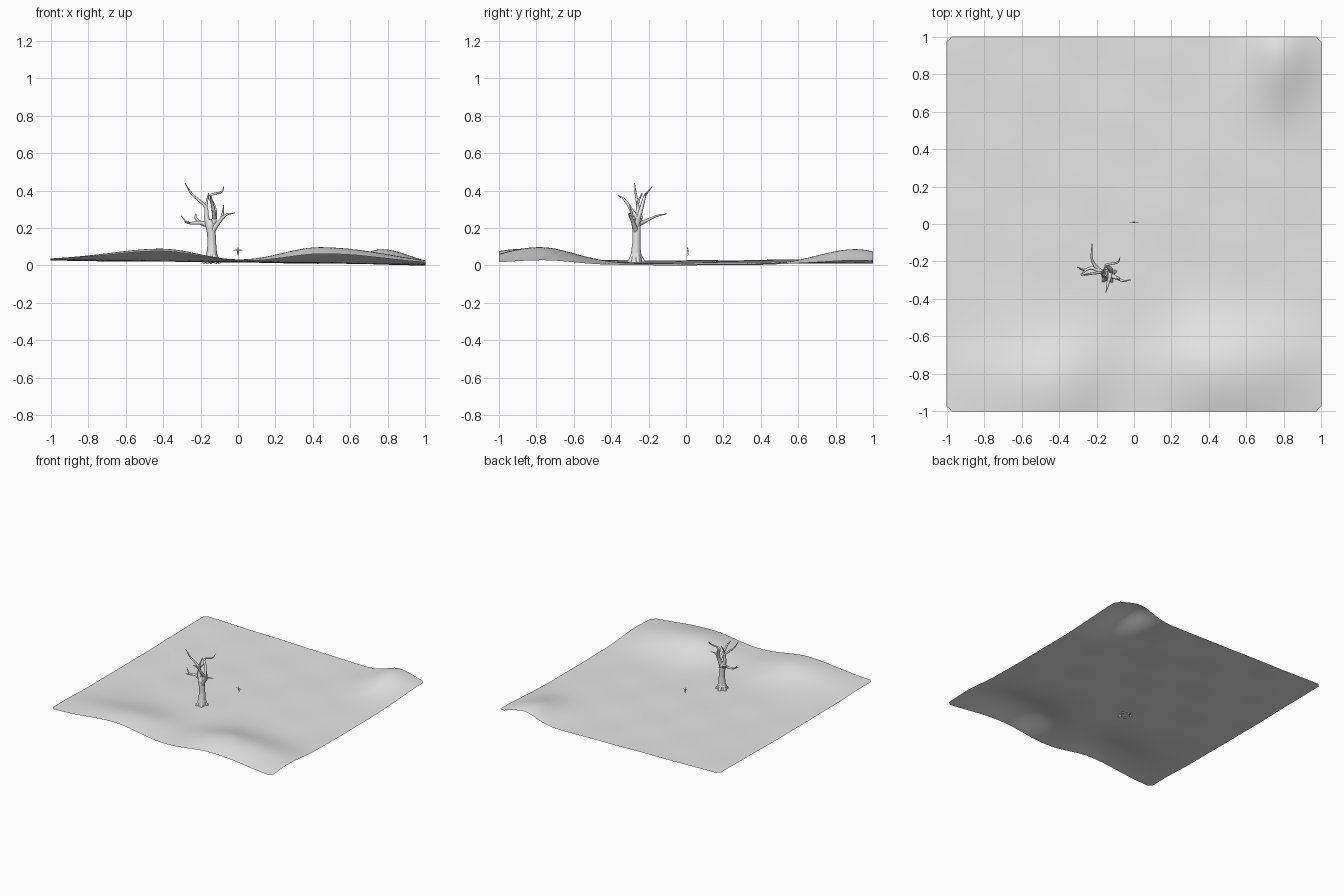
import bpy, bmesh, math
from mathutils import Vector

grey = bpy.data.materials.new("light grey")
grey.diffuse_color = (0.8, 0.8, 0.8, 1)


def finish(ob, angle=60):
    ob.data.materials.clear()
    ob.data.materials.append(grey)
    bpy.ops.object.select_all(action='DESELECT')
    ob.select_set(True)
    bpy.context.view_layer.objects.active = ob
    bpy.ops.object.shade_smooth_by_angle(angle=math.radians(angle))


# Terrain: thin sheet with gentle slope, two front hills and one back mound
def hill(x, y, cx, cy, amp, left, right, front, back):
    sx = left if x < cx else right
    sy = front if y < cy else back
    return amp * math.exp(-((x - cx) / sx) ** 2 - ((y - cy) / sy) ** 2)


def height(x, y):
    z = 0.022 - 0.014 * x + 0.003 * y
    z += 0.0015 * math.sin(9 * x + 4 * y) * math.cos(11 * y - 3 * x)
    z += 0.003 * math.sin(2.5 * x + 1) * math.cos(3 * y)
    z += hill(x, y, -0.40, -0.85, 0.070, 0.40, 0.30, 0.32, 0.26)
    z += hill(x, y, 0.45, -0.78, 0.093, 0.30, 0.50, 0.32, 0.26)
    z += hill(x, y, 0.77, 0.90, 0.080, 0.15, 0.20, 0.27, 0.22)
    return z


bm = bmesh.new()
bmesh.ops.create_grid(bm, x_segments=80, y_segments=80, size=1)
for v in bm.verts:
    x, y = v.co.x, v.co.y
    v.co.z = height(x, y)
    # slightly rounded corners
    if abs(x) > 0.99 and abs(y) > 0.99:
        v.co.x *= 0.985
        v.co.y *= 0.985
low = min(v.co.z for v in bm.verts)
for v in bm.verts:
    v.co.z -= low
me = bpy.data.meshes.new("terrain")
bm.to_mesh(me)
bm.free()
terrain = bpy.data.objects.new("terrain", me)
bpy.context.collection.objects.link(terrain)
finish(terrain)


# Tapered round limb through points (x, y, z, radius)
def limb(name, pts):
    cu = bpy.data.curves.new(name, 'CURVE')
    cu.dimensions = '3D'
    cu.bevel_depth = 1.0
    cu.bevel_resolution = 3
    cu.resolution_u = 5
    cu.use_fill_caps = True
    sp = cu.splines.new('BEZIER')
    sp.bezier_points.add(len(pts) - 1)
    for bp, (x, y, z, r) in zip(sp.bezier_points, pts):
        bp.co = (x, y, z)
        bp.radius = r
        bp.handle_left_type = bp.handle_right_type = 'AUTO'
    ob = bpy.data.objects.new(name, cu)
    bpy.context.collection.objects.link(ob)
    bpy.ops.object.select_all(action='DESELECT')
    ob.select_set(True)
    bpy.context.view_layer.objects.active = ob
    bpy.ops.object.convert(target='MESH')
    finish(bpy.context.view_layer.objects.active)


# Tree trunk and flared roots
limb("trunk", [(-0.140, -0.270, 0.015, 0.036), (-0.140, -0.268, 0.06, 0.028),
               (-0.140, -0.265, 0.12, 0.023), (-0.143, -0.265, 0.175, 0.023),
               (-0.150, -0.265, 0.215, 0.024), (-0.157, -0.265, 0.245, 0.015)])
for i, a in enumerate((20, 95, 160, 235, 300)):
    c, s = math.cos(math.radians(a)), math.sin(math.radians(a))
    limb("root_%d" % i, [(-0.14 + c * r, -0.268 + s * r, z, w) for r, z, w in
                         ((0.012, 0.09, 0.008), (0.022, 0.05, 0.012),
                          (0.038, 0.022, 0.011), (0.050, 0.013, 0.005))])

# Branches
limb("tall_branch", [(-0.155, -0.265, 0.21, 0.018), (-0.168, -0.262, 0.26, 0.013),
                     (-0.172, -0.258, 0.31, 0.009), (-0.205, -0.262, 0.345, 0.007),
                     (-0.245, -0.268, 0.38, 0.006), (-0.283, -0.275, 0.44, 0.002)])
limb("tall_twig", [(-0.172, -0.258, 0.30, 0.008), (-0.166, -0.255, 0.34, 0.006),
                   (-0.157, -0.235, 0.385, 0.003)])
limb("left_branch", [(-0.148, -0.262, 0.205, 0.017), (-0.185, -0.250, 0.225, 0.012),
                     (-0.225, -0.235, 0.228, 0.009), (-0.265, -0.245, 0.228, 0.006),
                     (-0.303, -0.230, 0.265, 0.002)])
limb("left_twig", [(-0.255, -0.242, 0.226, 0.006), (-0.270, -0.258, 0.228, 0.005),
                   (-0.285, -0.270, 0.235, 0.002)])
limb("back_branch", [(-0.180, -0.252, 0.22, 0.012), (-0.210, -0.220, 0.235, 0.009),
                     (-0.226, -0.180, 0.255, 0.006), (-0.225, -0.145, 0.268, 0.005),
                     (-0.225, -0.105, 0.275, 0.002)])
limb("curled_branch", [(-0.143, -0.265, 0.20, 0.017), (-0.126, -0.255, 0.25, 0.013),
                       (-0.125, -0.240, 0.30, 0.011), (-0.142, -0.228, 0.345, 0.009),
                       (-0.150, -0.220, 0.370, 0.007), (-0.120, -0.212, 0.384, 0.006),
                       (-0.088, -0.205, 0.393, 0.005), (-0.075, -0.180, 0.422, 0.002)])
limb("front_branch", [(-0.126, -0.256, 0.25, 0.012), (-0.130, -0.288, 0.29, 0.010),
                      (-0.138, -0.312, 0.33, 0.008), (-0.143, -0.335, 0.357, 0.006),
                      (-0.150, -0.365, 0.375, 0.002)])
limb("right_branch", [(-0.140, -0.268, 0.18, 0.016), (-0.115, -0.278, 0.215, 0.012),
                      (-0.088, -0.290, 0.248, 0.009), (-0.060, -0.303, 0.272, 0.006),
                      (-0.016, -0.298, 0.280, 0.002)])
limb("right_twig", [(-0.090, -0.288, 0.245, 0.008), (-0.081, -0.290, 0.28, 0.006),
                    (-0.077, -0.302, 0.322, 0.002)])

# Small figure with outstretched arms
limb("figure_torso", [(0, 0.010, 0.074, 0.0035), (0, 0.010, 0.080, 0.0035),
                      (0, 0.010, 0.086, 0.003)])
limb("figure_head", [(0, 0.009, 0.086, 0.0015), (0, 0.009, 0.090, 0.0032),
                     (0, 0.009, 0.0935, 0.0032), (0, 0.009, 0.097, 0.001)])
for side, s in (("left", -1), ("right", 1)):
    limb(side + "_figure_arm", [(0.002 * s, 0.010, 0.0835, 0.0024),
                                (0.012 * s, 0.010, 0.083, 0.0018),
                                (0.024 * s, 0.010, 0.082, 0.0012)])
    limb(side + "_figure_leg", [(0.002 * s, 0.010, 0.076, 0.0026),
                                (0.003 * s, 0.010, 0.066, 0.002),
                                (0.0035 * s, 0.011, 0.057, 0.0015),
                                (0.0035 * s, 0.005, 0.055, 0.0012)])
